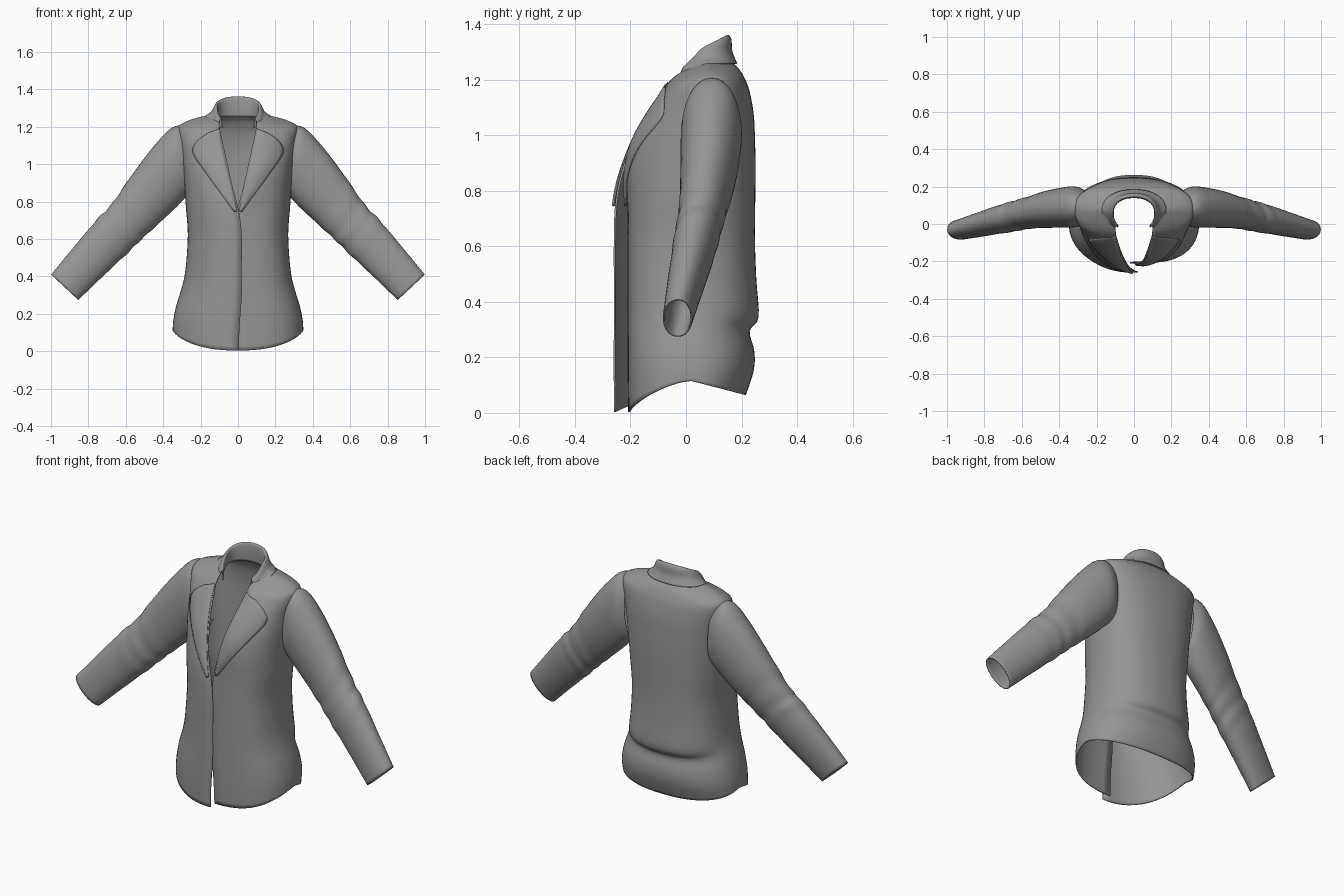
import bpy, bmesh, math
from mathutils import Vector
from mathutils.bvhtree import BVHTree

if "Cube" in bpy.data.objects:
    bpy.data.objects.remove(bpy.data.objects["Cube"])


def refine(rows, n):
    """Catmull-Rom interpolation through tuples of numbers."""
    out = []
    for i in range(len(rows) - 1):
        p0, p1 = rows[max(i - 1, 0)], rows[i]
        p2, p3 = rows[i + 1], rows[min(i + 2, len(rows) - 1)]
        for k in range(n):
            t = k / n
            out.append(tuple(
                0.5 * (2 * b + (c - a) * t + (2 * a - 5 * b + 4 * c - d) * t * t
                       + (3 * b - a - 3 * c + d) * t ** 3)
                for a, b, c, d in zip(p0, p1, p2, p3)))
    return out + [tuple(rows[-1])]


def cloth(name, rows, closed=False, thick=0.007):
    """Make a smooth cloth sheet from rows of points."""
    bm = bmesh.new()
    vs = [[bm.verts.new(p) for p in r] for r in rows]
    n = len(rows[0])
    for a, b in zip(vs, vs[1:]):
        for j in range(n if closed else n - 1):
            k = (j + 1) % n
            bm.faces.new((a[j], a[k], b[k], b[j]))
    bmesh.ops.recalc_face_normals(bm, faces=bm.faces)
    tree = BVHTree.FromBMesh(bm)
    me = bpy.data.meshes.new(name)
    bm.to_mesh(me)
    bm.free()
    ob = bpy.data.objects.new(name, me)
    bpy.context.collection.objects.link(ob)
    for p in me.polygons:
        p.use_smooth = True
    mod = ob.modifiers.new("thickness", 'SOLIDIFY')
    mod.thickness, mod.offset = thick, 0
    me.materials.append(fabric)
    return tree


def power(v, p):
    return math.copysign(abs(v) ** p, v)


def half_ring(s, lv, n, p):
    """Half a horizontal cloth ring, from the front edge to the back centre."""
    a, yc, yf, yb, zf, zs, zb, gap, lap = lv
    t0 = math.asin(max(-1, min(1, power(gap / a, 1 / p))))
    dip = 1.6 if zf < .5 else 1
    pts = []
    for i in range(n + 1):
        t = t0 + (math.pi - t0) * i / n
        x, c = a * power(math.sin(t), p), power(math.cos(t), p)
        y = yc + ((yf if c > 0 else yb) - yc) * abs(c) + s * lap * max(c, 0) ** 6
        z = zs + ((zf - zs) * c ** dip if c > 0 else (zb - zs) * -c)
        pts.append((s * x, y, z))
    return pts


def full_ring(lv, n, p):
    return half_ring(-1, lv, n, p) + half_ring(1, lv, n, p)[-2::-1]


fabric = bpy.data.materials.new("grey_fabric")
fabric.diffuse_color = (0.3, 0.3, 0.3, 1)
fabric.use_nodes = True
fabric.node_tree.nodes["Principled BSDF"].inputs["Base Color"].default_value = fabric.diffuse_color

# Torso: half width, side y, front y, back y, front/side/back z, front gap, overlap
levels = [
    (.346, .02, -.230, .212, .004, .115, .065, -.004, .025),
    (.342, .02, -.232, .240, .13, .17, .15, -.008, .025),
    (.325, .02, -.232, .243, .22, .25, .22, -.015, .025),
    (.300, .02, -.232, .226, .30, .33, .295, -.02, .025),
    (.283, .02, -.232, .258, .38, .40, .345, -.02, .025),
    (.272, .02, -.232, .250, .48, .49, .48, -.02, .025),
    (.265, .03, -.232, .245, .62, .63, .62, -.02, .025),
    (.275, .04, -.230, .246, .75, .77, .76, -.005, .022),
    (.282, .05, -.222, .247, .86, .88, .88, .024, .010),
    (.292, .06, -.195, .245, .97, .99, .99, .049, .0),
    (.302, .07, -.145, .240, 1.07, 1.09, 1.08, .071, .0),
    (.316, .08, -.090, .225, 1.15, 1.18, 1.16, .089, .0),
    (.300, .085, -.070, .210, 1.18, 1.215, 1.20, .095, .0),
    (.220, .08, -.050, .190, 1.205, 1.245, 1.235, .098, .0),
    (.130, .07, -.030, .165, 1.22, 1.265, 1.26, .10, .0)]
body = cloth("torso", [full_ring(l, 32, .85) for l in refine(levels, 4)])

# Folded collar: inner stand, fold, outer fall
fold = [
    (.112, .06, -.05, .143, 1.17, 1.25, 1.255, .085, 0),
    (.112, .06, -.04, .142, 1.20, 1.285, 1.32, .088, 0),
    (.115, .06, -.045, .148, 1.205, 1.312, 1.358, .092, 0),
    (.125, .06, -.055, .160, 1.19, 1.302, 1.345, .10, 0),
    (.140, .065, -.07, .164, 1.165, 1.278, 1.30, .115, 0),
    (.170, .07, -.105, .182, 1.12, 1.259, 1.258, .145, 0)]
cloth("collar", [full_ring(l, 24, .9) for l in refine(fold, 4)])


def on_body(x, z, lift):
    """Place a point on the front of the torso."""
    hit = body.ray_cast(Vector((x, -1, z)), Vector((0, 1, 0)))[0]
    if hit is None or hit.y > .08:
        hit = body.find_nearest(Vector((x, -.2 + max(0, z - .9) * .5, z)))[0]
    return (x, hit.y - lift, z)


# Lapels: fold-line x, z and outer-edge x, z
lapel = [(.0, .75, .012, .745), (.024, .86, .09, .85), (.049, .97, .17, .96),
         (.072, 1.07, .235, 1.06), (.083, 1.12, .215, 1.12), (.094, 1.19, .155, 1.165)]
for s, side in ((-1, "right"), (1, "left")):
    rows = []
    for xi, zi, xo, zo in refine(lapel, 5):
        rows.append([on_body(s * (xi + .006 + (xo - xi) * u), zi + (zo - zi) * u,
                             .006 + .007 * math.sin(math.pi * u))
                     for u in [k / 10 for k in range(11)]])
    cloth("lapel_" + side, rows, thick=.005)

# Sleeves: upper x, z, lower x, z, centre y, half depth
sleeve = [
    (.275, 1.20, .255, .84, .092, .086), (.345, 1.196, .282, .825, .092, .105),
    (.430, 1.115, .330, .775, .088, .104), (.530, .988, .405, .705, .078, .095),
    (.610, .875, .470, .645, .064, .084), (.680, .775, .530, .590, .050, .078),
    (.735, .720, .590, .530, .036, .076), (.800, .645, .665, .460, .020, .070),
    (.900, .525, .765, .365, -.006, .060), (.996, .408, .856, .277, -.030, .050)]
for s, side in ((-1, "right"), (1, "left")):
    rows = []
    for i, (xt, zt, xb, zb, yc, h) in enumerate(refine(sleeve, 6)):
        ring = []
        crease = .002 * math.exp(-((i - 31) / 9) ** 2)
        for k in range(32):
            t = 2 * math.pi * k / 32
            c, d = math.cos(t), math.sin(t)
            w = 1 + crease / h * math.sin(i * .9 + 2 * d)
            ring.append((s * ((xt + xb) / 2 + (xt - xb) / 2 * c * w), yc + h * power(d, .9) * w,
                         (zt + zb) / 2 + (zt - zb) / 2 * c * w))
        rows.append(ring)
    cloth("sleeve_" + side, rows, closed=True)
